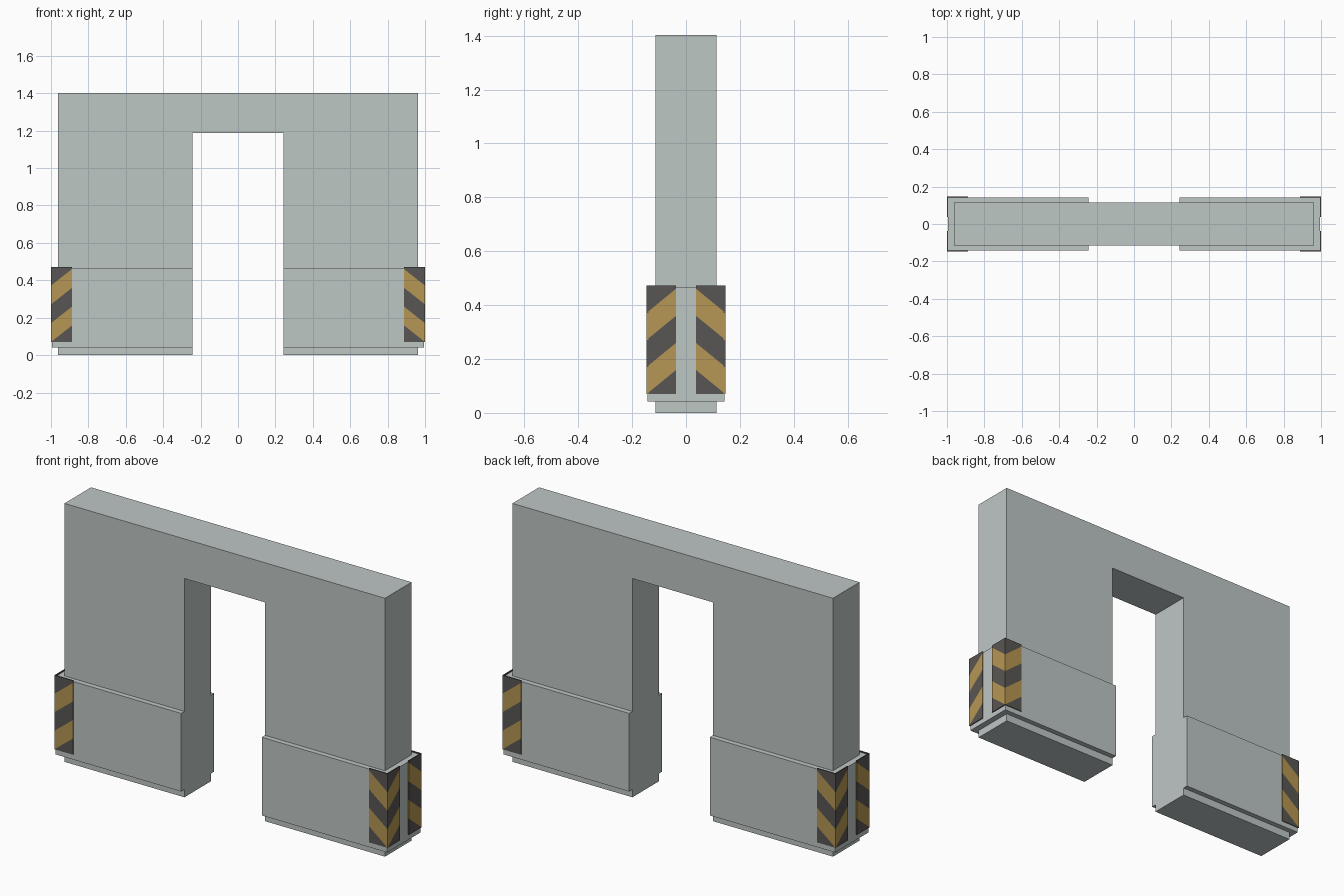
import bpy, bmesh

if "Cube" in bpy.data.objects:
    bpy.data.objects.remove(bpy.data.objects["Cube"])


def material(name, rgb):
    # sRGB bytes to linear diffuse colour
    m = bpy.data.materials.new(name)
    lin = [((c / 255 + 0.055) / 1.055) ** 2.4 for c in rgb]
    m.diffuse_color = (*lin, 1)
    m.use_nodes = True
    m.node_tree.nodes["Principled BSDF"].inputs["Base Color"].default_value = m.diffuse_color
    return m


GREY = material("concrete grey", (190, 199, 197))
YELLOW = material("hazard yellow", (182, 150, 83))
DARK = material("hazard dark", (89, 86, 83))


def finish(name, bm, mats):
    bmesh.ops.recalc_face_normals(bm, faces=bm.faces)
    me = bpy.data.meshes.new(name)
    bm.to_mesh(me)
    bm.free()
    for m in mats:
        me.materials.append(m)
    ob = bpy.data.objects.new(name, me)
    bpy.context.collection.objects.link(ob)
    return ob


def prism(name, points, offset):
    # extrude a closed outline of 3D points along an offset
    bm = bmesh.new()
    face = bm.faces.new([bm.verts.new(p) for p in points])
    geom = bmesh.ops.extrude_face_region(bm, geom=[face])["geom"]
    bmesh.ops.translate(bm, vec=offset,
                        verts=[v for v in geom if isinstance(v, bmesh.types.BMVert)])
    return finish(name, bm, [GREY])


WX, WY, DOOR = 0.962, 0.114, 0.242      # wall half sizes, doorway half width
SX, SY = 0.995, 0.142                   # skirt half sizes
Z0, Z1, WIDTH_X, WIDTH_Y = 0.07, 0.472, 0.112, 0.108   # hazard panel

# Wall with doorway
arch = [(-WX, 0), (-DOOR, 0), (-DOOR, 1.187), (DOOR, 1.187),
        (DOOR, 0), (WX, 0), (WX, 1.402), (-WX, 1.402)]
prism("wall", [(x, -WY, z) for x, z in arch], (0, 2 * WY, 0))

# Skirt wrapped around three sides of each leg
wrap = [(DOOR, -SY), (SX, -SY), (SX, SY), (DOOR, SY),
        (DOOR, WY), (WX, WY), (WX, -WY), (DOOR, -WY)]
for side, s in (("left", -1), ("right", 1)):
    prism(f"{side}_skirt", [(s * x, y, 0.042) for x, y in wrap], (0, 0, 0.424))


def hazard_panel(name, width, place):
    # thin plate, u runs from the corner inwards, d is its depth
    h, slope = Z1 - Z0, 0.22
    bm = bmesh.new()
    bmesh.ops.create_cube(bm, size=1)
    for v in bm.verts:
        v.co = ((v.co.x + 0.5) * width, (v.co.y + 0.5) * 0.006, Z0 + (v.co.z + 0.5) * h)
    # cut the slanted stripe edges
    for k in range(1, 5):
        bmesh.ops.bisect_plane(bm, geom=bm.verts[:] + bm.edges[:] + bm.faces[:],
                               plane_co=(0, 0, Z1 - 0.25 * k * h),
                               plane_no=(slope / width, 0, -1 / h))
    for f in bm.faces:
        c = f.calc_center_median()
        band = int(((Z1 - c.z) / h + slope * c.x / width) * 4)
        f.material_index = band % 2
    for v in bm.verts:
        v.co = place(*v.co)
    finish(name, bm, [DARK, YELLOW])


# Hazard panels around the four outer corners
for side, sx in (("left", -1), ("right", 1)):
    for end, sy in (("front", -1), ("back", 1)):
        hazard_panel(f"{side}_{end}_long_face_stripes", WIDTH_X,
                     lambda u, d, z: (sx * (1.0 - u), sy * (0.146 - d), z))
        hazard_panel(f"{side}_{end}_end_face_stripes", WIDTH_Y,
                     lambda u, d, z: (sx * (1.0 - d), sy * (0.146 - u), z))
